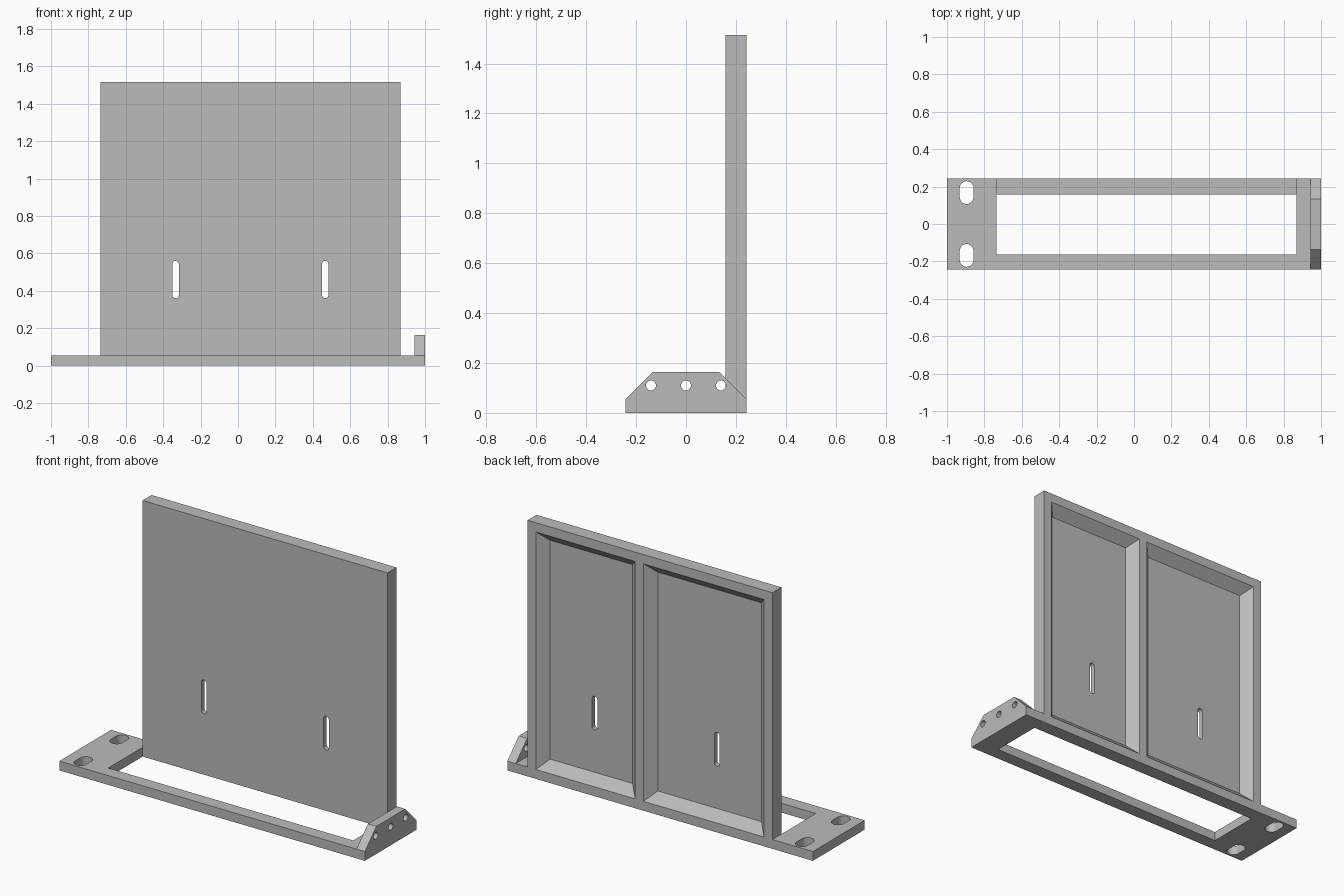
import bpy
import bmesh
from math import cos, sin, pi

default = bpy.data.objects.get("Cube")
if default:
    bpy.data.objects.remove(default, do_unlink=True)

grey = bpy.data.materials.new("plain grey")
grey.use_nodes = True
colour = (0.5, 0.5, 0.5, 1)
grey.diffuse_color = colour
grey.node_tree.nodes["Principled BSDF"].inputs["Base Color"].default_value = colour

HALF_DEPTH = 0.242
BASE_TOP, PANEL_TOP = 0.055, 1.515
LEFT, RIGHT = 0.868, -0.735        # panel sides
PANEL_FRONT = 0.158
RIM = 0.055                        # frame width and pocket depth
MIDDLE = (LEFT + RIGHT) / 2


def place(axis, u, v, w):
    return {"x": (w, u, v), "y": (u, w, v), "z": (u, v, w)}[axis]


def prism(name, axis, start, end, outline, end_outline=None):
    """Join two matching outlines along an axis into a solid."""
    bm = bmesh.new()
    a = [bm.verts.new(place(axis, u, v, start)) for u, v in outline]
    b = [bm.verts.new(place(axis, u, v, end)) for u, v in end_outline or outline]
    bm.faces.new(a)
    bm.faces.new(b[::-1])
    for i in range(len(a)):
        j = (i + 1) % len(a)
        bm.faces.new((a[j], a[i], b[i], b[j]))
    bmesh.ops.recalc_face_normals(bm, faces=bm.faces)
    mesh = bpy.data.meshes.new(name)
    bm.to_mesh(mesh)
    bm.free()
    mesh.materials.append(grey)
    obj = bpy.data.objects.new(name, mesh)
    bpy.context.collection.objects.link(obj)
    return obj


def rect(u0, u1, v0, v1):
    return [(u0, v0), (u1, v0), (u1, v1), (u0, v1)]


def slot(u, v, radius, straight=0, steps=12):
    """Rounded slot outline, upright in v; a circle when straight is 0."""
    points = []
    for side in (0, 1):
        shift = straight if side == 0 else -straight
        for i in range(steps + (1 if straight else 0)):
            t = pi * (side + i / steps)
            points.append((u + radius * cos(t), v + shift + radius * sin(t)))
    return points


def cut(obj, cutters):
    """Subtract the cutters, bake the result and drop the helpers."""
    for cutter in cutters:
        cutter.hide_render = True
        mod = obj.modifiers.new("cut", "BOOLEAN")
        mod.operation = "DIFFERENCE"
        mod.solver = "EXACT"
        mod.object = cutter
    graph = bpy.context.evaluated_depsgraph_get()
    mesh = bpy.data.meshes.new_from_object(obj.evaluated_get(graph))
    obj.modifiers.clear()
    obj.data = mesh
    for cutter in cutters:
        bpy.data.objects.remove(cutter, do_unlink=True)


# Base frame with its long opening and two mounting slots
base = prism("base_frame", "z", 0, BASE_TOP, rect(-1, 1, -HALF_DEPTH, HALF_DEPTH))
holes = [prism("opening", "z", -0.1, 0.2, rect(RIGHT, LEFT, -0.163, PANEL_FRONT))]
for y in (-0.168, 0.168):
    holes.append(prism("mount_slot", "z", -0.1, 0.2, slot(-0.895, y, 0.037, 0.024)))
cut(base, holes)

# Upright panel, with two sloped pockets behind and two through slots
panel = prism("upright_panel", "y", PANEL_FRONT, HALF_DEPTH,
              rect(RIGHT, LEFT, BASE_TOP, PANEL_TOP))
floor, over = HALF_DEPTH - RIM, 0.01
rib_x = 0.136
holes = []
for x0, x1 in ((RIGHT + RIM, rib_x - RIM / 2), (rib_x + RIM / 2, LEFT - RIM)):
    z0, z1 = BASE_TOP + 0.0005, PANEL_TOP - RIM
    inner = rect(x0 + RIM, x1 - RIM, z0 + RIM, z1 - RIM)
    outer = rect(x0 - over, x1 + over, z0 - over, z1 + over)
    holes.append(prism("pocket", "y", floor, HALF_DEPTH + over, inner, outer))
for side in (-1, 1):
    holes.append(prism("panel_slot", "y", 0, 0.5,
                       slot(MIDDLE + side * 0.4, 0.46, 0.017, 0.083)))
cut(panel, holes)

# End bracket with sloped shoulders and three holes
bracket = prism("end_bracket", "x", 0.945, 1,
                [(-HALF_DEPTH, BASE_TOP), (HALF_DEPTH, BASE_TOP),
                 (0.135, 0.163), (-0.135, 0.163)])
cut(bracket, [prism("bracket_hole", "x", 0.8, 1.2, slot(y, 0.11, 0.02))
              for y in (-0.14, 0, 0.14)])
